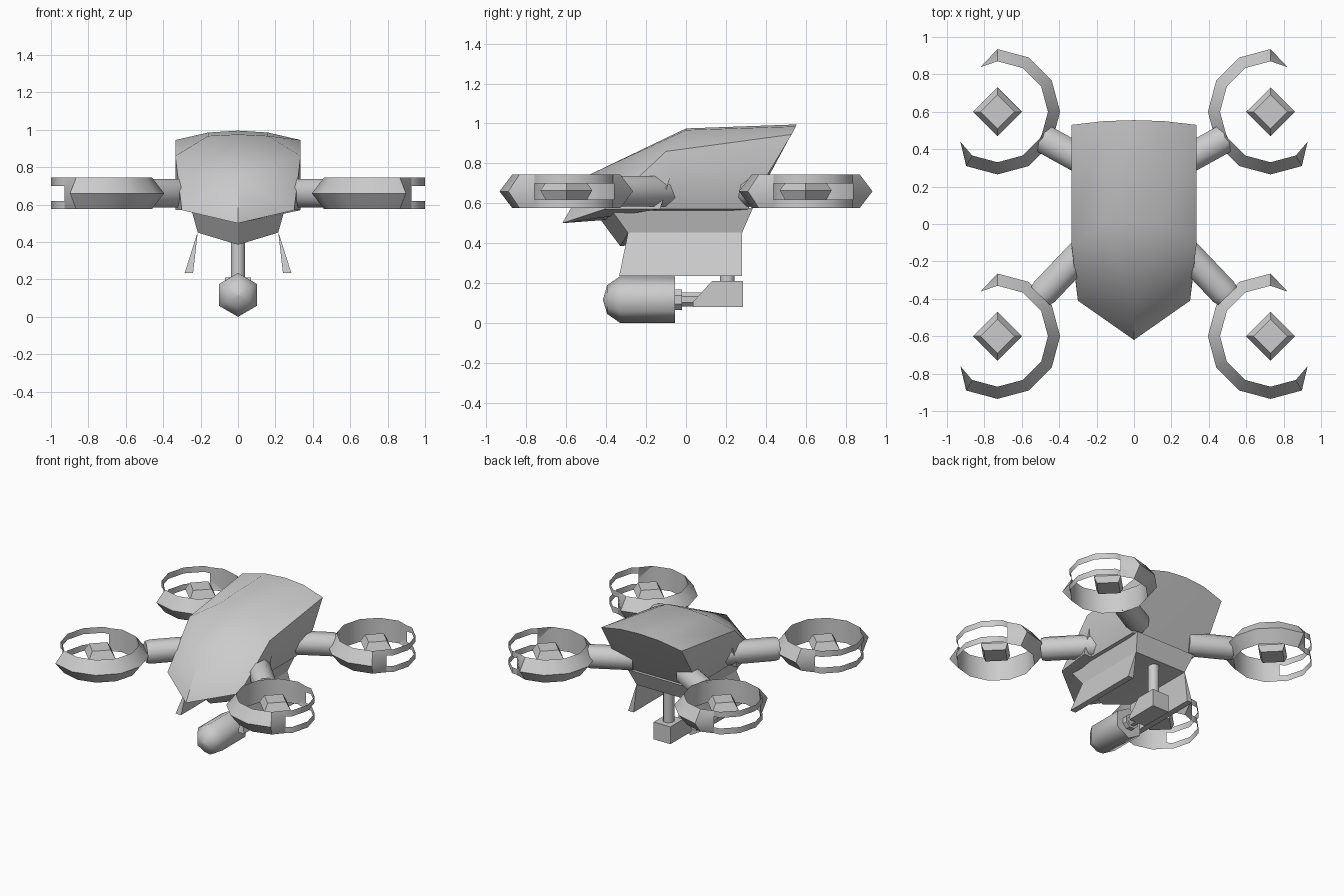
import bpy, bmesh
from math import sin, cos, pi, radians
from mathutils import Vector

if "Cube" in bpy.data.objects:
    bpy.data.objects.remove(bpy.data.objects["Cube"])


def make(name, verts, faces, smooth=35, mirror=False):
    """Mesh object from points; mirror adds the -x half and welds it."""
    if mirror:
        n = len(verts)
        verts = list(verts) + [(-x, y, z) for x, y, z in verts]
        faces = list(faces) + [[i + n for i in reversed(f)] for f in faces]
    bm = bmesh.new()
    vs = [bm.verts.new(v) for v in verts]
    for f in faces:
        bm.faces.new([vs[i] for i in f])
    bmesh.ops.remove_doubles(bm, verts=bm.verts, dist=0.001)
    bmesh.ops.recalc_face_normals(bm, faces=bm.faces)
    me = bpy.data.meshes.new(name)
    bm.to_mesh(me)
    bm.free()
    ob = bpy.data.objects.new(name, me)
    bpy.context.collection.objects.link(ob)
    if smooth:
        bpy.ops.object.select_all(action='DESELECT')
        ob.select_set(True)
        bpy.context.view_layer.objects.active = ob
        bpy.ops.object.shade_smooth_by_angle(angle=radians(smooth))
    return ob


def loft(name, start, axis, rings, sides, turn=0.0, smooth=35):
    """Closed solid of revolution: rings are (distance, radius)."""
    q = Vector(axis).to_track_quat('Z', 'Y')
    verts = []
    for d, r in rings:
        for i in range(sides):
            a = turn + 2 * pi * i / sides
            verts.append(Vector(start) + q @ Vector((r * cos(a), r * sin(a), d)))
    faces = [[k * sides + i, k * sides + (i + 1) % sides,
              (k + 1) * sides + (i + 1) % sides, (k + 1) * sides + i]
             for k in range(len(rings) - 1) for i in range(sides)]
    faces += [list(range(sides))[::-1],
              list(range((len(rings) - 1) * sides, len(rings) * sides))]
    return make(name, verts, faces, smooth)


def extrude_x(name, profile, w):
    """Side profile (y, z) extruded across x."""
    n = len(profile)
    verts = [(s * w, y, z) for s in (-1, 1) for y, z in profile]
    faces = [[i, (i + 1) % n, n + (i + 1) % n, n + i] for i in range(n)]
    faces += [list(range(n))[::-1], list(range(n, 2 * n))]
    return make(name, verts, faces, 0)


# Upper shell
make("upper_shell", [
    (0, -.62, .50), (0, -.48, .745), (0, 0, .975), (0, .555, .995),    # ridge 0-3
    (.16, 0, .967), (.16, .55, .985),                                  # shoulder 4-5
    (.30, -.41, .57), (.335, -.10, .86), (.335, .53, .945),            # side edge 6-8
    (.335, -.13, .57), (.335, -.075, .745), (.335, .41, .745),         # side foot 9-11
    (.27, -.13, .57), (.27, .31, .57), (0, .31, .57), (0, .42, .745),  # underside 12-15
], [(0, 6, 1), (1, 6, 7), (1, 7, 4), (1, 4, 2), (2, 4, 5, 3), (4, 7, 8, 5),
    (6, 9, 10, 7), (7, 10, 11, 8), (9, 12, 10), (10, 12, 13, 11),
    (3, 5, 8, 11, 15), (15, 11, 13, 14), (0, 12, 9, 6), (0, 14, 13, 12)],
    smooth=40, mirror=True)

# Lower hull
make("lower_hull", [
    (0, -.46, .56), (.25, -.38, .575), (.25, .335, .575), (0, .335, .575),
    (0, -.33, .385), (.215, -.29, .45), (.215, .28, .45), (0, .28, .45),
], [(0, 1, 5, 4), (1, 2, 6, 5), (2, 3, 7, 6), (4, 5, 6, 7), (0, 3, 2, 1)],
    smooth=20, mirror=True)

# Landing skids
for s, side in ((-1, "left"), (1, "right")):
    make(side + "_skid", [
        (s * .215, -.29, .455), (s * .24, -.335, .235), (s * .285, -.335, .235),
        (s * .215, .28, .455), (s * .24, .28, .235), (s * .285, .28, .235),
    ], [(0, 1, 2), (3, 5, 4), (0, 3, 4, 1), (1, 4, 5, 2), (2, 5, 3, 0)], smooth=0)

# Camera, its shaft, mount block and post
loft("camera_body", (0, -.055, .117), (0, -1, 0),
     [(0, .117), (.275, .117), (.34, .072), (.36, .005)], 6, pi / 2, 62)
loft("camera_collar", (0, -.02, .117), (0, -1, 0), [(0, .055), (.04, .055)], 8, pi / 8)
loft("camera_shaft", (0, .08, .117), (0, -1, 0), [(0, .038), (.12, .038)], 8, pi / 8)
extrude_x("mount_block", [(.035, .08), (.285, .08), (.285, .21), (.13, .21), (.035, .105)], .07)
loft("mount_post", (0, .207, .2), (0, 0, 1), [(0, .04), (.27, .04)], 8, pi / 8, 50)

# Rotor guards, hubs and arms
Z0, Z1, ZM, RI, RO = .575, .745, .66, .27, .335


def guard(name, cx, cy, s):
    def p(a, r, z):
        return (cx - s * r * cos(radians(a)), cy + r * sin(radians(a)), z)
    verts, faces = [], []
    # solid part: inner wall plus wedge-shaped outer bulge, pinched at both ends
    arc = [-141] + list(range(-120, 91, 30)) + [111]
    for k, a in enumerate(arc):
        ro = RI if k in (0, len(arc) - 1) else RO
        rin = .255 if k in (0, len(arc) - 1) else RI
        verts += [p(a, rin, Z0), p(a, min(ro, rin) if ro == RI else ro, ZM), p(a, rin, Z1)]
    for k in range(len(arc) - 1):
        b = 3 * k
        faces += [(b, b + 3, b + 4, b + 1), (b + 1, b + 4, b + 5, b + 2),
                  (b + 2, b + 5, b + 3, b)]
    # open part: two thin strips with a slot between
    gap = [111, 120, 150, 180, 210, 219]
    for lo, hi in ((Z0, .62), (.70, Z1)):
        base = len(verts)
        for a in gap:
            r = .255 if a in (111, 219) else RI
            verts += [p(a, r, lo), p(a, r, hi)]
        faces += [(base + 2 * k, base + 2 * k + 2, base + 2 * k + 3, base + 2 * k + 1)
                  for k in range(len(gap) - 1)]
    make(name, verts, faces, 40)


for s, side in ((-1, "left"), (1, "right")):
    for y, end in ((-.6, "front"), (.6, "back")):
        tag = end + "_" + side
        guard(tag + "_guard", s * .73, y, s)
        loft(tag + "_hub", (s * .73, y, .62), (0, 0, 1),
             [(0, .105), (.045, .13), (.10, .09)], 4, 0, 0)
        if end == "front":
            a, b = Vector((s * .50, -.385, ZM)), Vector((s * .22, -.09, ZM))
        else:
            a, b = Vector((s * .50, .465, ZM)), Vector((s * .22, .31, ZM))
        loft(tag + "_arm", a, b - a, [(0, .075), (.03, .083), ((b - a).length, .083)],
             8, pi / 8, 50)
